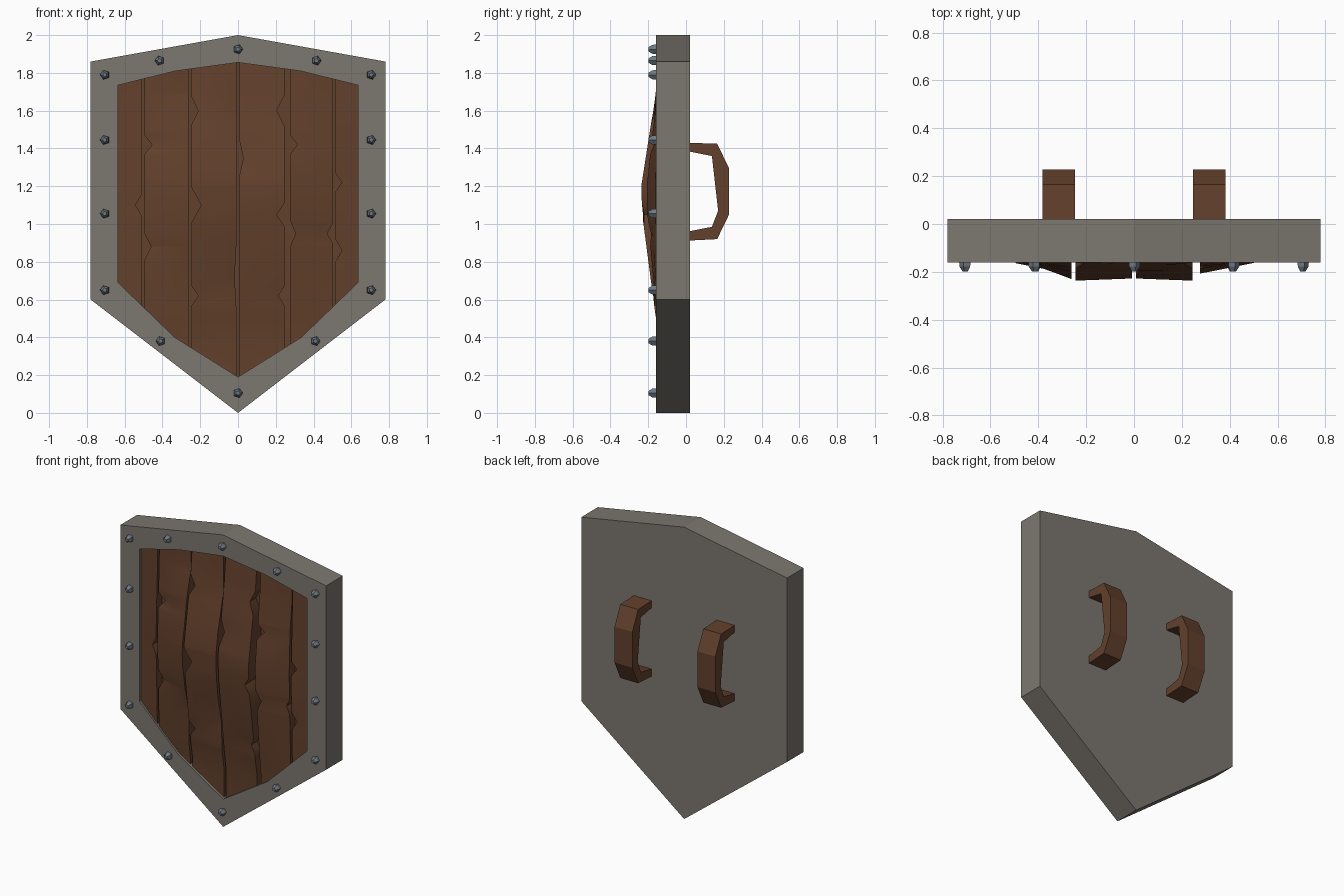
import bpy, bmesh, math
from mathutils import Vector

if "Cube" in bpy.data.objects:
    bpy.data.objects.remove(bpy.data.objects["Cube"], do_unlink=True)


def material(name, colour, rough=0.8):
    m = bpy.data.materials.new(name)
    m.use_nodes = True
    m.diffuse_color = (*colour, 1)
    bsdf = m.node_tree.nodes["Principled BSDF"]
    bsdf.inputs["Base Color"].default_value = (*colour, 1)
    bsdf.inputs["Roughness"].default_value = rough
    return m


STONE = material("warm grey", (0.20, 0.185, 0.16))
WOOD = material("brown wood", (0.125, 0.052, 0.025))
STEEL = material("blue grey steel", (0.16, 0.19, 0.23))


def finish(bm, name, *mats, smooth=None):
    bmesh.ops.recalc_face_normals(bm, faces=bm.faces)
    mesh = bpy.data.meshes.new(name)
    bm.to_mesh(mesh)
    bm.free()
    for m in mats:
        mesh.materials.append(m)
    if smooth:
        mesh.shade_smooth()
        mesh.set_sharp_from_angle(angle=math.radians(smooth))
    obj = bpy.data.objects.new(name, mesh)
    bpy.context.collection.objects.link(obj)
    return obj


def mirrored(half):
    """Close a right-hand outline that starts and ends on the centre line."""
    return half + [(-x, z) for x, z in half[-2:0:-1]]


def interpolate(points, v):
    for (a, fa), (b, fb) in zip(points, points[1:]):
        if v <= b:
            return fa + (fb - fa) * max(0, v - a) / (b - a)
    return points[-1][1]


# Shield body: solid slab with a shallow pocket for the planks
FRONT, BACK, FLOOR = -0.16, 0.02, -0.10
outer = mirrored([(0, 2), (0.39, 1.93), (0.78, 1.86), (0.78, 0.6), (0.39, 0.3), (0, 0)])
inner = mirrored([(0, 1.855), (0.33, 1.81), (0.635, 1.735), (0.635, 0.69), (0.335, 0.4), (0, 0.19)])

bm = bmesh.new()
loops = [[bm.verts.new((x, y, z)) for x, z in outline]
         for outline, y in ((outer, BACK), (outer, FRONT), (inner, FRONT), (inner, FLOOR))]
for a, b in zip(loops, loops[1:]):
    for i in range(len(a)):
        j = (i + 1) % len(a)
        bm.faces.new((a[i], a[j], b[j], b[i]))
bm.faces.new(loops[0])
bm.faces.new(loops[3]).material_index = 1
finish(bm, "shield_body", STONE, WOOD)

# Planks: bulging boards with chipped edges, trimmed to the pocket
BULGE = [(0.1, 0), (0.4, 0), (0.52, 0.02), (1.05, 0.09), (1.2, 0.095), (1.68, 0.02), (1.9, 0)]
SPREAD = [(0, 0.9), (0.25, 1), (0.27, 0.7), (0.51, 0.2), (0.65, 0)]


def plank(name, x0, x1, chips):
    """Each chip is (height, side, notch width, dent depth, reach)."""
    rows = {z for z, _ in BULGE}
    for z, _, _, _, reach in chips:
        rows |= {z - reach, z, z + reach}
    bm = bmesh.new()
    grid = []
    for z in sorted(rows):
        row = []
        for side, x in ((-1, x0), (0, (x0 + x1) / 2), (1, x1)):
            y = -0.142 - interpolate(BULGE, z) * interpolate(SPREAD, abs(x))
            for cz, cside, notch, dent, reach in chips:
                if side == cside:
                    w = max(0, 1 - abs(z - cz) / reach)
                    x -= side * notch * w
                    y += dent * w
            row.append((x, y, z))
        # add the side walls down to the pocket floor
        row = [(row[0][0], FLOOR, z)] + row + [(row[-1][0], FLOOR, z)]
        grid.append([bm.verts.new(p) for p in row])
    for a, b in zip(grid, grid[1:]):
        for i in range(len(a) - 1):
            bm.faces.new((a[i], a[i + 1], b[i + 1], b[i]))
    for (ax, az), (bx, bz) in zip(inner, inner[1:] + inner[:1]):
        bmesh.ops.bisect_plane(bm, geom=bm.verts[:] + bm.edges[:] + bm.faces[:],
                               plane_co=(ax, 0, az),
                               plane_no=Vector((az - bz, 0, bx - ax)),
                               clear_outer=True)
    finish(bm, name, WOOD, smooth=35)


L, R = -1, 1
plank("plank_far_right", -0.66, -0.508, [(1.1, R, 0.035, 0.01, 0.06)])
plank("plank_mid_right", -0.495, -0.262, [
    (1.42, L, 0.04, 0.02, 0.05), (0.88, L, 0.035, 0.01, 0.07),
    (1.7, R, 0, 0.025, 0.2), (1.13, R, 0, -0.012, 0.25), (0.7, R, 0, 0.02, 0.2)])
plank("plank_inner_right", -0.245, -0.008, [
    (1.6, L, 0.035, 0.01, 0.07), (1.1, L, 0.05, 0.01, 0.09),
    (0.62, L, 0.035, 0.01, 0.05), (1.6, R, 0, 0.025, 0.25), (0.72, R, 0.01, 0.03, 0.18)])
plank("plank_inner_left", 0.008, 0.245, [
    (1.35, L, 0.02, 0.02, 0.09), (1.6, R, 0.04, 0.01, 0.08),
    (1.05, R, 0.04, 0.01, 0.06), (0.62, R, 0.03, 0.01, 0.05)])
plank("plank_mid_left", 0.275, 0.502, [
    (1.42, L, 0.04, 0.02, 0.05), (0.95, L, 0.03, 0.01, 0.07),
    (1.68, R, 0, 0.015, 0.2), (0.95, R, 0.03, 0.01, 0.05)])
plank("plank_far_left", 0.515, 0.66, [
    (1.22, L, 0.035, 0.01, 0.05), (0.86, L, 0.035, 0.01, 0.06)])

# Rivets: small faceted studs around the rim
studs = mirrored([(0, 1.925), (0.415, 1.865), (0.705, 1.79), (0.705, 1.445),
                  (0.705, 1.055), (0.705, 0.65), (0.41, 0.38), (0, 0.105)])
for n, (x, z) in enumerate(studs):
    bm = bmesh.new()
    turn = math.pi if x < 0 else 0
    rings = []
    for radius, y in ((0.026, FRONT + 0.005), (0.025, FRONT - 0.018), (0.012, FRONT - 0.038)):
        rings.append([bm.verts.new((x + radius * math.cos(turn + k * math.tau / 5), y,
                                    z + radius * math.sin(turn + k * math.tau / 5)))
                      for k in range(5)])
    for a, b in zip(rings, rings[1:]):
        for i in range(5):
            bm.faces.new((a[i], a[i - 1], b[i - 1], b[i]))
    bm.faces.new(rings[0])
    bm.faces.new(rings[2])
    finish(bm, f"rivet_{n + 1}", STEEL)

# Handles: two angular grips on the back
grip_outer = [(0.01, 1.43), (0.165, 1.425), (0.228, 1.295), (0.228, 1.05), (0.165, 0.92), (0.01, 0.912)]
grip_inner = [(0.01, 1.385), (0.137, 1.36), (0.152, 1.23), (0.17, 1.07), (0.137, 0.985), (0.01, 0.96)]
for name, x0 in (("left_handle", 0.247), ("right_handle", -0.382)):
    bm = bmesh.new()
    sections = []
    for o, i in zip(grip_outer, grip_inner):
        sections.append([bm.verts.new((x, *p)) for x, p in
                         ((x0, o), (x0 + 0.135, o), (x0 + 0.135, i), (x0, i))])
    for a, b in zip(sections, sections[1:]):
        for i in range(4):
            bm.faces.new((a[i], a[i - 1], b[i - 1], b[i]))
    bm.faces.new(sections[0])
    bm.faces.new(sections[-1])
    finish(bm, name, WOOD)
